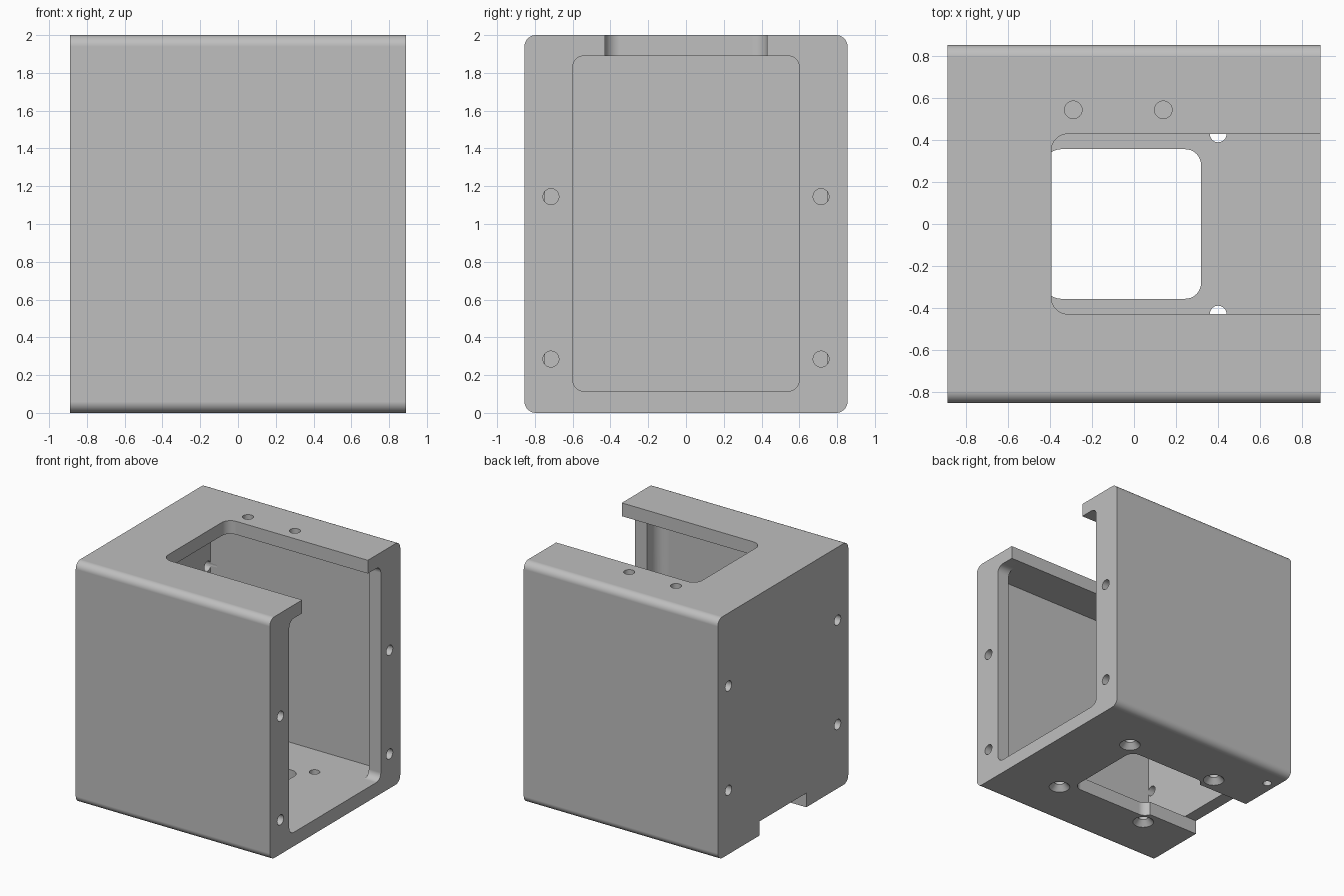
import bpy, bmesh
from math import cos, sin, pi, radians

cube = bpy.data.objects.get("Cube")
if cube:
    bpy.data.objects.remove(cube, do_unlink=True)

grey = bpy.data.materials.new("plain grey")
grey.use_nodes = True
COLOUR = (0.52, 0.52, 0.52, 1)
grey.diffuse_color = COLOUR
grey.node_tree.nodes["Principled BSDF"].inputs["Base Color"].default_value = COLOUR


def rounded(u0, u1, v0, v1, radii, steps=8):
    """Rectangle outline; radii run low-low, high-low, high-high, low-high."""
    pts = []
    corners = [(u0, v0, 1, 1), (u1, v0, -1, 1), (u1, v1, -1, -1), (u0, v1, 1, -1)]
    for i, (u, v, su, sv) in enumerate(corners):
        r = radii[i]
        if r == 0:
            pts.append((u, v))
            continue
        for k in range(steps + 1):
            a = pi + (i + k / steps) * pi / 2
            pts.append((u + su * r + r * cos(a), v + sv * r + r * sin(a)))
    return pts


def circle(u, v, r, n=32):
    return [(u + r * cos(2 * pi * k / n), v + r * sin(2 * pi * k / n)) for k in range(n)]


def loft(name, axis, sections):
    """Solid through matching outlines placed along the x or z axis."""
    bm = bmesh.new()
    rings = []
    for t, outline in sections:
        rings.append([bm.verts.new((t, u, v) if axis == "x" else (u, v, t))
                      for u, v in outline])
    n = len(rings[0])
    for a, b in zip(rings, rings[1:]):
        for i in range(n):
            j = (i + 1) % n
            bm.faces.new((a[i], a[j], b[j], b[i]))
    bm.faces.new(rings[0])
    bm.faces.new(rings[-1])
    bmesh.ops.recalc_face_normals(bm, faces=bm.faces)
    mesh = bpy.data.meshes.new(name)
    bm.to_mesh(mesh)
    bm.free()
    obj = bpy.data.objects.new(name, mesh)
    bpy.context.collection.objects.link(obj)
    obj.data.materials.append(grey)
    return obj


def prism(name, axis, outline, lo, hi):
    return loft(name, axis, [(lo, outline), (hi, outline)])


# Outer block with rounded long edges
X, Y = 0.89, 0.855
FLOOR, CEILING = 0.115, 1.89
housing = prism("housing", "x", rounded(-Y, Y, 0, 2, [0.06] * 4), -X, X)

# Inner cavity, side opening and slots in the top and bottom
cutters = [
    prism("cavity", "z", rounded(-0.78, 0.78, -0.755, 0.755, [0, 0.1, 0.1, 0]),
          FLOOR, CEILING),
    prism("side_opening", "x", rounded(-0.6, 0.6, FLOOR, CEILING, [0.06] * 4), 0.6, 1),
    prism("top_slot", "z", rounded(-0.395, 1, -0.43, 0.43, [0.08, 0, 0, 0.08]), 1.8, 2.1),
    prism("bottom_window", "z", rounded(-0.425, 0.32, -0.357, 0.357, [0.075] * 4), -0.1, 0.2),
    prism("bottom_channel", "z", rounded(-1, -0.35, -0.305, 0.305, [0] * 4), -0.1, 0.117),
    prism("bottom_pin_hole", "z", circle(-0.81, 0.66, 0.035), -0.1, 0.1),
]

# Screw holes through the side walls
R = 0.042
for y in (-0.715, 0.715):
    for z in (0.285, 1.145):
        cutters.append(prism("right_hole", "x", circle(y, z, R), 0.72, 1))
    for z in (0.53, 1.395):
        cutters.append(prism("left_hole", "x", circle(y, z, R), -1, -0.72))

# Holes in the top
for x in (-0.29, 0.14):
    cutters.append(prism("top_hole", "z", circle(x, 0.545, R), 1.8, 2.1))

# Countersunk holes in the bottom
for x in (-0.455, 0.402):
    for y in (-0.43, 0.43):
        cutters.append(loft("countersunk_hole", "z", [
            (-0.02, circle(x, y, 0.1)), (0.045, circle(x, y, 0.04)),
            (0.2, circle(x, y, 0.04))]))

# Cut everything, then drop the cutters
bpy.ops.object.select_all(action="DESELECT")
bpy.context.view_layer.objects.active = housing
housing.select_set(True)
for cutter in cutters:
    cutter.hide_render = True
    mod = housing.modifiers.new("cut", "BOOLEAN")
    mod.operation = "DIFFERENCE"
    mod.solver = "EXACT"
    mod.object = cutter
    bpy.ops.object.modifier_apply(modifier=mod.name)
    bpy.data.objects.remove(cutter, do_unlink=True)

# Smooth fillets, crisp edges and flat walls
bpy.ops.object.shade_smooth_by_angle(angle=radians(30))
normals = housing.modifiers.new("flat_walls", "WEIGHTED_NORMAL")
normals.keep_sharp = True
